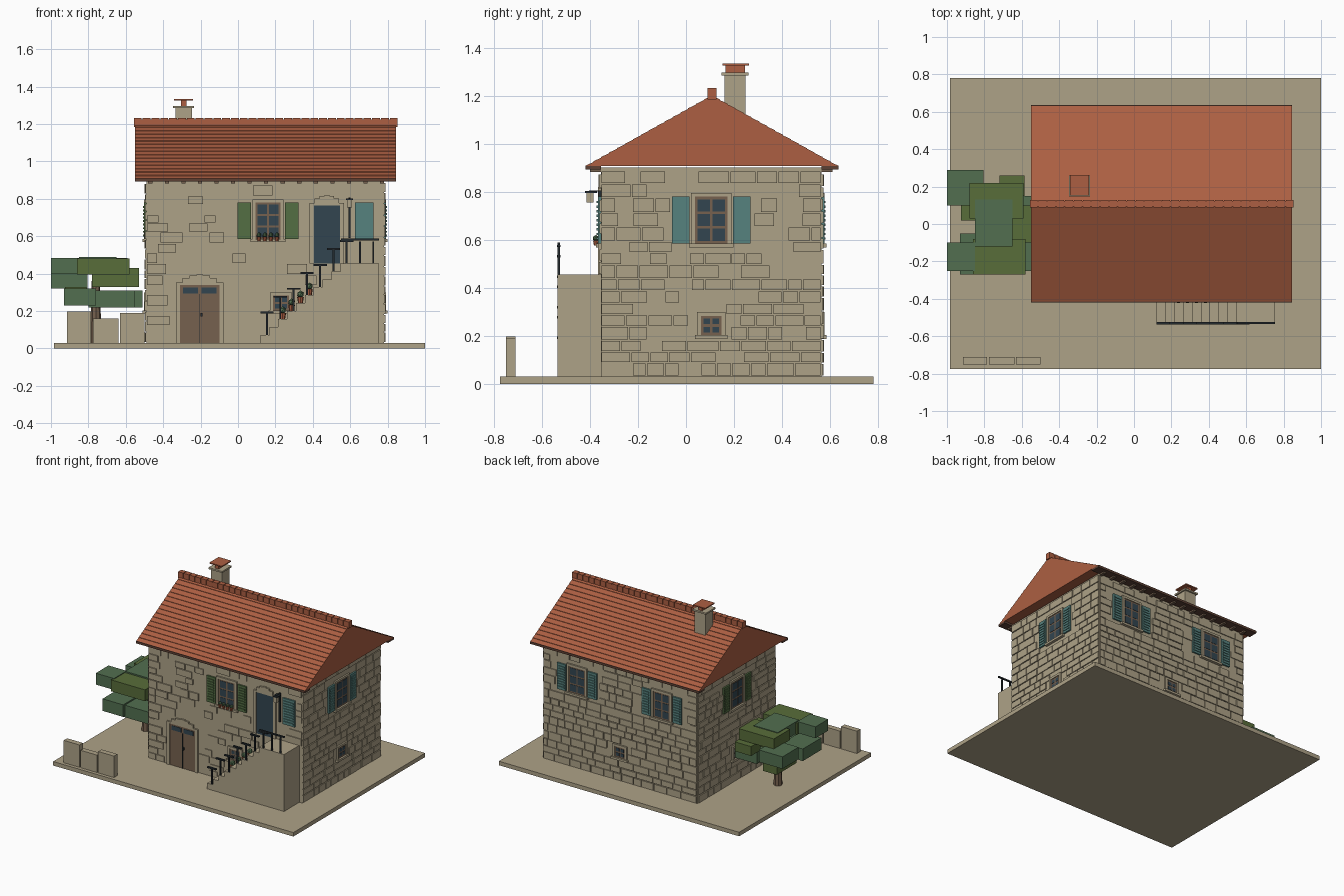
import bpy, bmesh, math, random
from mathutils import Matrix, Vector

if "Cube" in bpy.data.objects:
    bpy.data.objects.remove(bpy.data.objects["Cube"])

random.seed(4)


def material(name, r, g, b):
    m = bpy.data.materials.new(name)
    m.diffuse_color = [((c / 255 + 0.055) / 1.055) ** 2.4 for c in (r, g, b)] + [1]
    m.use_nodes = True
    m.node_tree.nodes["Principled BSDF"].inputs["Base Color"].default_value = m.diffuse_color
    return m


STONE = material("stone", 174, 162, 135)
TILE = material("roof_tile", 172, 95, 66)
WOOD = material("wood", 118, 97, 79)
SLATE = material("slate_blue", 50, 69, 80)
TEAL = material("teal_paint", 86, 130, 126)
OLIVE = material("olive_leaf", 88, 109, 58)
LEAF = material("deep_leaf", 82, 111, 80)
PAINT = material("green_paint", 84, 110, 68)
IRON = material("iron", 36, 43, 47)
EAVE = material("dark_eave", 92, 64, 52)


def finish(name, bm, mat):
    me = bpy.data.meshes.new(name)
    bmesh.ops.recalc_face_normals(bm, faces=bm.faces)
    bm.to_mesh(me)
    bm.free()
    me.materials.append(mat)
    ob = bpy.data.objects.new(name, me)
    bpy.context.collection.objects.link(ob)
    return ob


def boxes(name, mat, items):
    """One object from boxes given as (x0, x1, y0, y1, z0, z1)."""
    bm = bmesh.new()
    for x0, x1, y0, y1, z0, z1 in items:
        mid = Vector(((x0 + x1) / 2, (y0 + y1) / 2, (z0 + z1) / 2))
        size = Matrix.Diagonal((abs(x1 - x0), abs(y1 - y0), abs(z1 - z0), 1))
        bmesh.ops.create_cube(bm, size=1, matrix=Matrix.Translation(mid) @ size)
    return finish(name, bm, mat)


def extrude(name, mat, profile, axis, a, b):
    """Extrude a closed profile along x (profile is y,z) or y (profile is x,z)."""
    bm = bmesh.new()
    rings = []
    for t in (a, b):
        rings.append([bm.verts.new((t, p, z) if axis == 'x' else (p, t, z)) for p, z in profile])
    bm.faces.new(rings[0])
    bm.faces.new(rings[1])
    n = len(profile)
    for i in range(n):
        bm.faces.new((rings[0][i], rings[0][(i + 1) % n], rings[1][(i + 1) % n], rings[1][i]))
    return finish(name, bm, mat)


# House body
X0, X1, Y0, Y1 = -0.49, 0.78, -0.355, 0.565
boxes("ground_slab", STONE, [(-0.985, 1, -0.775, 0.78, 0, 0.03)])
boxes("wall_core", STONE, [(X0, X1, Y0, Y1, 0.03, 0.9)])


def on_wall(wall, u0, u1, z0, z1, d0, d1):
    """Box lying on a wall: u along it, d outwards from it."""
    return {"front": (u0, u1, Y0 - d1, Y0 - d0, z0, z1),
            "back": (u0, u1, Y1 + d0, Y1 + d1, z0, z1),
            "left": (X0 - d1, X0 - d0, u0, u1, z0, z1),
            "right": (X1 + d0, X1 + d1, u0, u1, z0, z1)}[wall]


openings = {w: [] for w in ("front", "back", "left", "right")}


def window(wall, u, z, w, h, rows):
    """Stone surround, wooden sash, glass panes, sill."""
    name = wall + "_window"
    b, t = z - h / 2, z + h / 2
    l, r, s = u - w / 2, u + w / 2, 0.016
    boxes(name + "_surround", STONE, [on_wall(wall, *a) for a in (
        (l - s, l, b, t, 0, .012), (r, r + s, b, t, 0, .012),
        (l - s, r + s, t, t + s, 0, .012), (l - s * 1.6, r + s * 1.6, b - s, b, 0, .02))])
    boxes(name + "_sash", WOOD, [on_wall(wall, l, r, b, t, 0, .006)])
    g = 0.011
    pw, ph = (w - 3 * g) / 2, (h - (rows + 1) * g) / rows
    boxes(name + "_panes", SLATE, [
        on_wall(wall, l + g + i * (pw + g), l + g + i * (pw + g) + pw,
                b + g + j * (ph + g), b + g + j * (ph + g) + ph, .004, .008)
        for i in range(2) for j in range(rows)])
    openings[wall].append((l - s, r + s, b - s, t + s))


def shutter(wall, u, w, mat):
    """Framed board with slats."""
    items = [on_wall(wall, u - w / 2, u + w / 2, .585, .78, 0, .012)]
    for i in range(9):
        z = .6 + i * .019
        items.append(on_wall(wall, u - w / 2 + .01, u + w / 2 - .01, z, z + .01, .01, .017))
    boxes(wall + "_shutter", mat, items)
    openings[wall].append((u - w / 2, u + w / 2, .58, .785))


for wall, u, mat in (("front", .16, PAINT), ("left", .105, PAINT), ("right", .105, TEAL),
                     ("back", .5, TEAL), ("back", -.2, TEAL)):
    window(wall, u, .682, .135, .195, 3)
    for side in (-1, 1):
        shutter(wall, u + side * .127, .072, mat)
shutter("front", .675, .1, TEAL)
for wall, u in (("front", .23), ("left", .105), ("right", .105), ("back", .145)):
    window(wall, u, .243, .085, .08, 2)


def door(name, mat, l, r, b, t, rise):
    """Door leaf with jambs and a stepped stone arch."""
    boxes(name, mat, [on_wall("front", l, r, b, t, 0, .007)])
    s = .022
    items = [on_wall("front", l - s, l, b, t, 0, .012), on_wall("front", r, r + s, b, t, 0, .012)]
    w = (r - l + 2 * s) / 7
    for i in range(7):
        top = t + .012 + (rise - .012) * math.cos((i - 3) / 3 * math.pi / 2) ** .8
        items.append(on_wall("front", l - s + i * w, l - s + (i + 1) * w, t, top, 0, .012))
    boxes(name + "_arch", STONE, items)
    openings["front"].append((l - s, r + s, b, t + rise))


door("lower_door", WOOD, -.31, -.1, .03, .34, .055)
door("upper_door", SLATE, .405, .545, .455, .765, .055)
boxes("lower_door_glass", SLATE, [on_wall("front", a, a + .08, .295, .327, .005, .01)
                                  for a in (-.295, -.195)])
boxes("lower_door_iron", IRON, [on_wall("front", -.207, -.203, .03, .29, .004, .009),
                                on_wall("front", -.2, -.19, .17, .19, .005, .018)])

# Masonry courses: dense on three walls, scattered on the front
for wall, (a, b) in {"front": (X0, X1), "back": (X0, X1), "left": (Y0, Y1), "right": (Y0, Y1)}.items():
    blocked = list(openings[wall])
    if wall == "front":
        blocked += [(.12 + .0475 * i, X1, .03, .075 + .0425 * i) for i in range(10)]
    stones, z = [], .034
    while z < .87:
        h = min(random.uniform(.036, .056), .887 - z)
        u = a + .004
        while u < b - .03:
            v = min(u + random.uniform(.05, .13), b - .004)
            if b - v < .03:
                v = b - .004
            clear = all(v < l or u > r or z + h < lo or z > hi for l, r, lo, hi in blocked)
            edge = u < a + .01 or v > b - .01
            if clear and (wall != "front" or edge or random.random() < .55):
                stones.append(on_wall(wall, u, v, z, z + h, 0, random.uniform(.005, .009)))
            u = v + .006
        z += h + .006
    boxes(wall + "_stones", STONE, stones)

# Roof prism with shallow tile courses
YC, HALF, EZ, RZ, N = .108, .527, .908, 1.203, 16
side = []
for i in range(N):
    t0, t1 = i / N, (i + 1) / N
    side += [(HALF * (1 - t0), EZ + (RZ - EZ) * t0), (HALF * (1 - t1), EZ + (RZ - EZ) * t1 - .003)]
profile = [(YC + y, z) for y, z in side] + [(YC - y, z) for y, z in reversed(side[:-1])]
extrude("roof", TILE, profile, 'x', -.55, .845)
boxes("eave_boards", EAVE, [(-.55, .845, YC - HALF, Y0, .893, .91), (-.55, .845, Y1, YC + HALF, .893, .91)])
boxes("rafter_tails", WOOD, [(x, x + .022, y0, y1, .882, .894) for x in
                             [-.48 + i * .0885 for i in range(15)]
                             for y0, y1 in ((Y0 - .045, Y0), (Y1, Y1 + .045))])
# Ridge tiles, overlapping in pairs
boxes("ridge_tiles", TILE, [(-.557 + i * .0472, -.515 + i * .0472, YC - .019, YC + .019, 1.185, 1.232)
                            for i in range(30)] + [(-.55, .85, YC - .014, YC + .014, 1.185, 1.224)])
# Chimney
boxes("chimney_stack", STONE, [(-.335, -.245, .16, .248, 1.05, 1.285), (-.347, -.235, .148, .26, 1.285, 1.297)])
boxes("chimney_cap", TILE, [(-.305, -.275, .165, .245, 1.297, 1.325), (-.343, -.24, .152, .262, 1.325, 1.333)])

# Outside stair and landing
steps = [(.12, .03)]
for i in range(10):
    x = .12 + i * .0475
    steps += [(x, .03 + (i + 1) * .0425), (x + .0475, .03 + (i + 1) * .0425)]
steps[-1] = (.755, .455)
extrude("stair", STONE, steps + [(.755, .03)], 'y', -.535, Y0)
# Iron railing
rail = [(.55, .755, -.535, -.525, .578, .588)]
for i in range(9):
    x = .155 + i * .071
    base = .03 + min(10, int((x - .12) / .0475) + 1) * .0425
    top = min(base + .118, .583)
    rail.append((x - .005, x + .005, -.535, -.525, base, top))
    if i < 7:
        rail.append((x - .035, x + .036, -.537, -.523, top - .004, top + .006))
boxes("railing", IRON, rail)


def potted_plant(x, y, z, s):
    """Tapered pot with a low-poly bush."""
    bm = bmesh.new()
    bmesh.ops.create_cone(bm, cap_ends=True, segments=8, radius1=s * .7, radius2=s, depth=s * 1.8,
                          matrix=Matrix.Translation((x, y, z + s * .9)))
    finish("flower_pot", bm, TILE)
    bm = bmesh.new()
    bmesh.ops.create_icosphere(bm, subdivisions=1, radius=s * 1.15,
                               matrix=Matrix.Translation((x, y, z + s * 2.6)))
    finish("pot_plant", bm, LEAF)


for i in range(4):
    potted_plant(.239 + i * .0475, -.405, .1575 + i * .0425, .018)
    potted_plant(.112 + i * .032, -.375, .575, .012)

# Wall lantern
boxes("lantern_bracket", IRON, [(.578, .615, -.42, -.37, .795, .802), (.594, .6, -.405, Y0, .8, .806),
                                (.592, .602, -.365, Y0, .59, .806)])
boxes("lantern", STONE, [(.584, .609, -.415, -.385, .755, .795)])

# Low garden walls
boxes("garden_wall", STONE, [(a, b, -.75, -.71, .03, z) for a, b, z in
                             ((-.915, -.785, .197), (-.775, -.64, .16), (-.63, -.5, .19))])

# Tree
bm = bmesh.new()
bmesh.ops.create_cone(bm, cap_ends=True, segments=8, radius1=.03, radius2=.022, depth=.33,
                      matrix=Matrix.Translation((-.76, 0, .195)))
finish("tree_trunk", bm, WOOD)
boxes("leaf_blocks_olive", OLIVE, [
    (-.88, -.59, .03, .22, .405, .485), (-.86, -.58, -.27, -.08, .395, .48),
    (-.925, -.81, .02, .25, .24, .33), (-.72, -.585, .15, .26, .33, .4), (-.78, -.53, -.1, .1, .33, .43)])
boxes("leaf_blocks_deep", LEAF, [
    (-1, -.805, .10, .29, .32, .41), (-1, -.85, -.25, -.10, .4, .485), (-.93, -.76, -.27, -.05, .23, .32),
    (-.69, -.51, -.08, .15, .22, .31), (-.8, -.55, -.25, -.1, .22, .31), (-.85, -.65, -.12, .13, .4, .49)])
